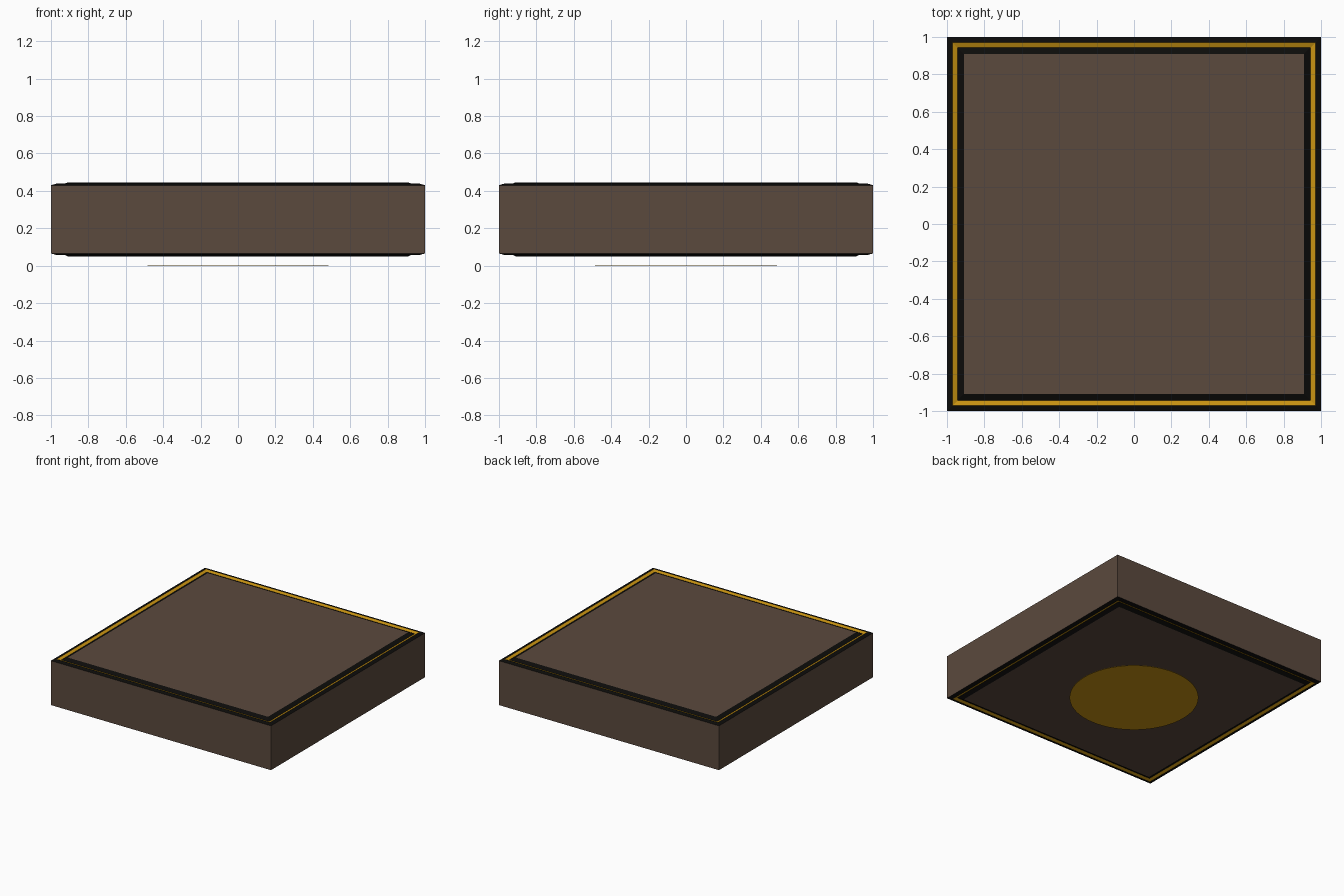
import bpy, bmesh

if "Cube" in bpy.data.objects:
    bpy.data.objects.remove(bpy.data.objects["Cube"])


def material(name, rgb):
    m = bpy.data.materials.new(name)
    m.diffuse_color = (*rgb, 1.0)
    m.use_nodes = True
    m.node_tree.nodes["Principled BSDF"].inputs["Base Color"].default_value = m.diffuse_color
    return m


brown = material("brown", (0.104, 0.067, 0.047))
black = material("black", (0.0037, 0.0035, 0.003))
gold = material("gold", (0.58, 0.292, 0.006))
BROWN, BLACK, GOLD = 0, 1, 2


def add_object(name, bm, mats):
    bmesh.ops.recalc_face_normals(bm, faces=bm.faces)
    mesh = bpy.data.meshes.new(name)
    bm.to_mesh(mesh)
    bm.free()
    for m in mats:
        mesh.materials.append(m)
    ob = bpy.data.objects.new(name, mesh)
    bpy.context.collection.objects.link(ob)
    return ob


# Slab: nested square rings, with a grooved trim on the top and bottom rims
MID = 0.248
trim = [(0.91, 0.198), (0.945, 0.182), (0.97, 0.191), (1.0, 0.182)]  # half width, height from middle
profile = [(r, MID - h) for r, h in trim] + [(r, MID + h) for r, h in reversed(trim)]
band_colours = [BLACK, GOLD, BLACK, BROWN, BLACK, GOLD, BLACK]

bm = bmesh.new()
rings = [[bm.verts.new((sx * r, sy * r, z)) for sx, sy in ((-1, -1), (1, -1), (1, 1), (-1, 1))]
         for r, z in profile]
for low, high, colour in zip(rings, rings[1:], band_colours):
    for i in range(4):
        j = (i + 1) % 4
        bm.faces.new((low[i], low[j], high[j], high[i])).material_index = colour
bm.faces.new(rings[0][::-1])
bm.faces.new(rings[-1])
add_object("slab", bm, [brown, black, gold])

# Thin gold disc hovering just under the slab
bm = bmesh.new()
bmesh.ops.create_cone(bm, cap_ends=True, segments=64, radius1=0.485, radius2=0.485, depth=0.003)
bmesh.ops.translate(bm, verts=bm.verts, vec=(0, 0, 0.0015))
add_object("underside_disc", bm, [gold])
